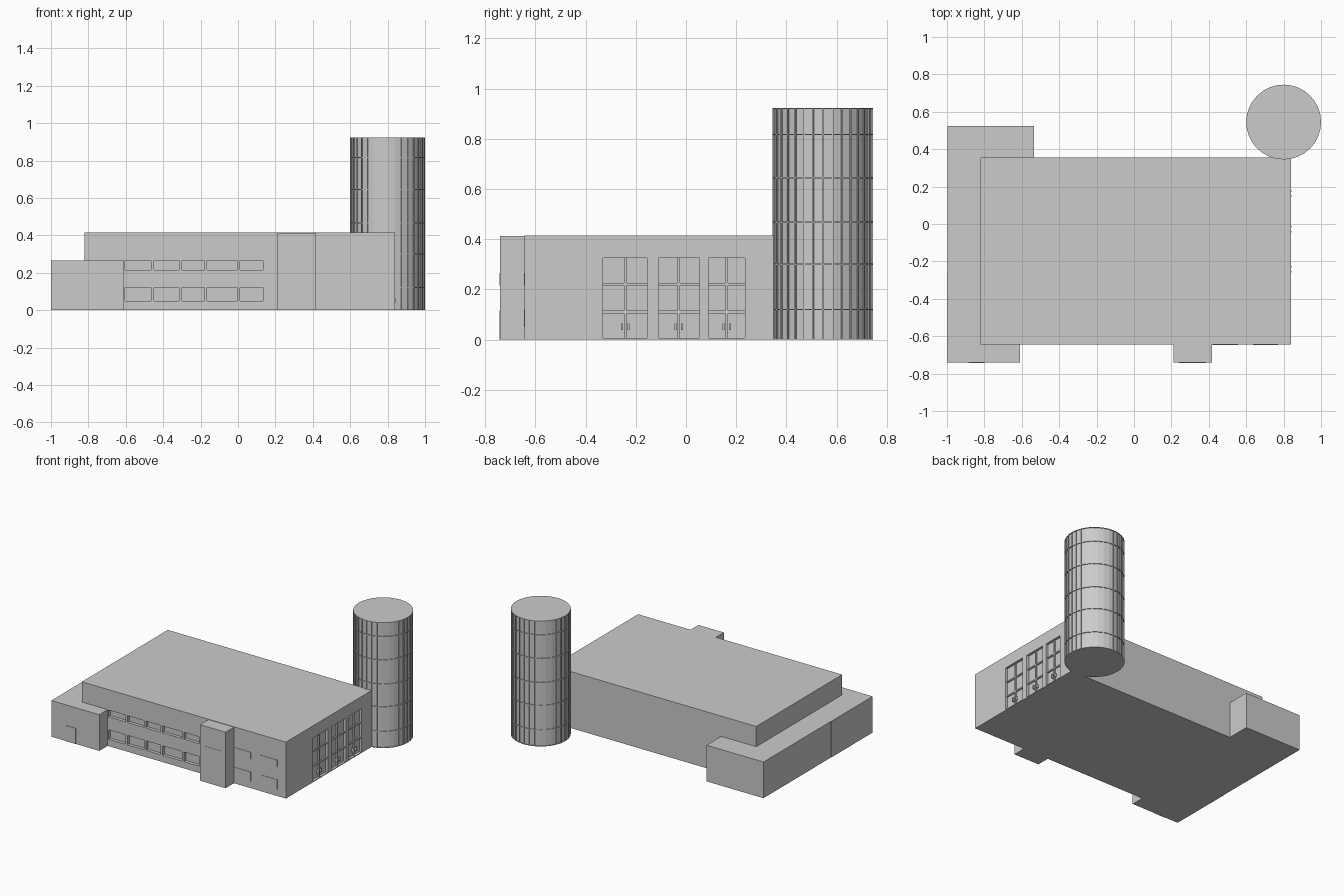
import bpy, bmesh
from math import pi

if "Cube" in bpy.data.objects:
    bpy.data.objects.remove(bpy.data.objects["Cube"])

ROWS = [(0.05, 0.12), (0.215, 0.265)]


def finish(name, bm):
    bmesh.ops.recalc_face_normals(bm, faces=bm.faces)
    mesh = bpy.data.meshes.new(name)
    bm.to_mesh(mesh)
    bm.free()
    obj = bpy.data.objects.new(name, mesh)
    bpy.context.collection.objects.link(obj)
    return obj


def boxes(name, items):
    """One object from boxes given as (x0, x1, y0, y1, z0, z1)."""
    bm = bmesh.new()
    for x0, x1, y0, y1, z0, z1 in items:
        for v in bmesh.ops.create_cube(bm, size=1)["verts"]:
            v.co = ((x0 + x1) / 2 + v.co.x * (x1 - x0),
                    (y0 + y1) / 2 + v.co.y * (y1 - y0),
                    (z0 + z1) / 2 + v.co.z * (z1 - z0))
    return finish(name, bm)


def prism(name, outline, height):
    """Extrude a floor outline up from the ground."""
    bm = bmesh.new()
    face = bm.faces.new([bm.verts.new((x, y, 0)) for x, y in outline])
    top = bmesh.ops.extrude_face_region(bm, geom=[face], use_keep_orig=True)["geom"]
    for v in top:
        if isinstance(v, bmesh.types.BMVert):
            v.co.z = height
    return finish(name, bm)


# Main hall with recessed front windows and side doors
hall = boxes("main_hall", [(-0.82, 0.84, -0.643, 0.355, 0, 0.415)])
windows = [(-0.605, -0.465), (-0.45, -0.315), (-0.30, -0.18), (-0.165, -0.005), (0.01, 0.135)]
doors = [(-0.33, -0.155), (-0.11, 0.053), (0.09, 0.235)]
cuts = [(x0, x1, -0.70, -0.62, z0, z1) for x0, x1 in windows for z0, z1 in ROWS]
cuts += [(0.822, 0.90, y0, y1, 0.006, 0.325) for y0, y1 in doors]
cutter = boxes("opening_cutter", cuts)
cutter.hide_render = True
mod = hall.modifiers.new("openings", "BOOLEAN")
mod.operation, mod.solver, mod.object = "DIFFERENCE", "EXACT", cutter
bpy.context.view_layer.objects.active = hall
bpy.ops.object.modifier_apply(modifier=mod.name)
bpy.data.objects.remove(cutter, do_unlink=True)

# Door bars and paired handles
bars, handles = [], []
for y0, y1 in doors:
    mid = (y0 + y1) / 2
    bars.append((0.815, 0.832, mid - 0.005, mid + 0.005, 0.006, 0.325))
    for z in (0.11, 0.22):
        bars.append((0.815, 0.832, y0, y1, z - 0.005, z + 0.005))
    for s in (-1, 1):
        y = mid + s * 0.013
        handles.append((0.815, 0.842, y - 0.004, y + 0.004, 0.038, 0.064))
boxes("door_bars", bars)
boxes("door_handles", handles)

# Low wing wrapping the left end, in two sections
prism("wing_front", [(-1, -0.74), (-0.61, -0.74), (-0.61, -0.64), (-0.82, -0.64),
                     (-0.82, -0.26), (-1, -0.26)], 0.266)
prism("wing_back", [(-0.998, -0.26), (-0.82, -0.26), (-0.82, 0.355), (-0.535, 0.355),
                    (-0.535, 0.525), (-0.998, 0.525)], 0.266)
boxes("wing_door", [(-0.885, -0.80, -0.743, -0.73, 0, 0.115)])

# Front pier and shallow window panels
boxes("front_pier", [(0.21, 0.417, -0.74, -0.64, 0, 0.412)])
boxes("pier_window", [(0.24, 0.385, -0.742, -0.73, *ROWS[1])])
boxes("right_windows", [(x0, x1, -0.646, -0.63, z0, z1)
                        for x0, x1 in ((0.42, 0.555), (0.635, 0.77)) for z0, z1 in ROWS])

# Glazed round tower: panes inset between mullions and rings
bm = bmesh.new()
ring = bmesh.ops.create_circle(bm, segments=32, radius=0.2, cap_ends=True)["verts"]
for v in ring:
    v.co.x += 0.8
    v.co.y += 0.545
edges = list(bm.edges)
panes = []
for z in (0.12, 0.30, 0.467, 0.645, 0.817, 0.922):
    geom = bmesh.ops.extrude_edge_only(bm, edges=edges)["geom"]
    for v in geom:
        if isinstance(v, bmesh.types.BMVert):
            v.co.z = z
    edges = [e for e in geom if isinstance(e, bmesh.types.BMEdge)
             and all(abs(v.co.z - z) < 1e-5 for v in e.verts)]
    panes += [f for f in geom if isinstance(f, bmesh.types.BMFace)]
bmesh.ops.contextual_create(bm, geom=edges)
bmesh.ops.recalc_face_normals(bm, faces=bm.faces)
bmesh.ops.inset_individual(bm, faces=panes, thickness=0.004, depth=0)
for f in panes:
    n = f.normal.copy()
    out = bmesh.ops.extrude_discrete_faces(bm, faces=[f])["faces"]
    bmesh.ops.translate(bm, verts=out[0].verts, vec=-0.006 * n)
finish("glass_tower", bm)
